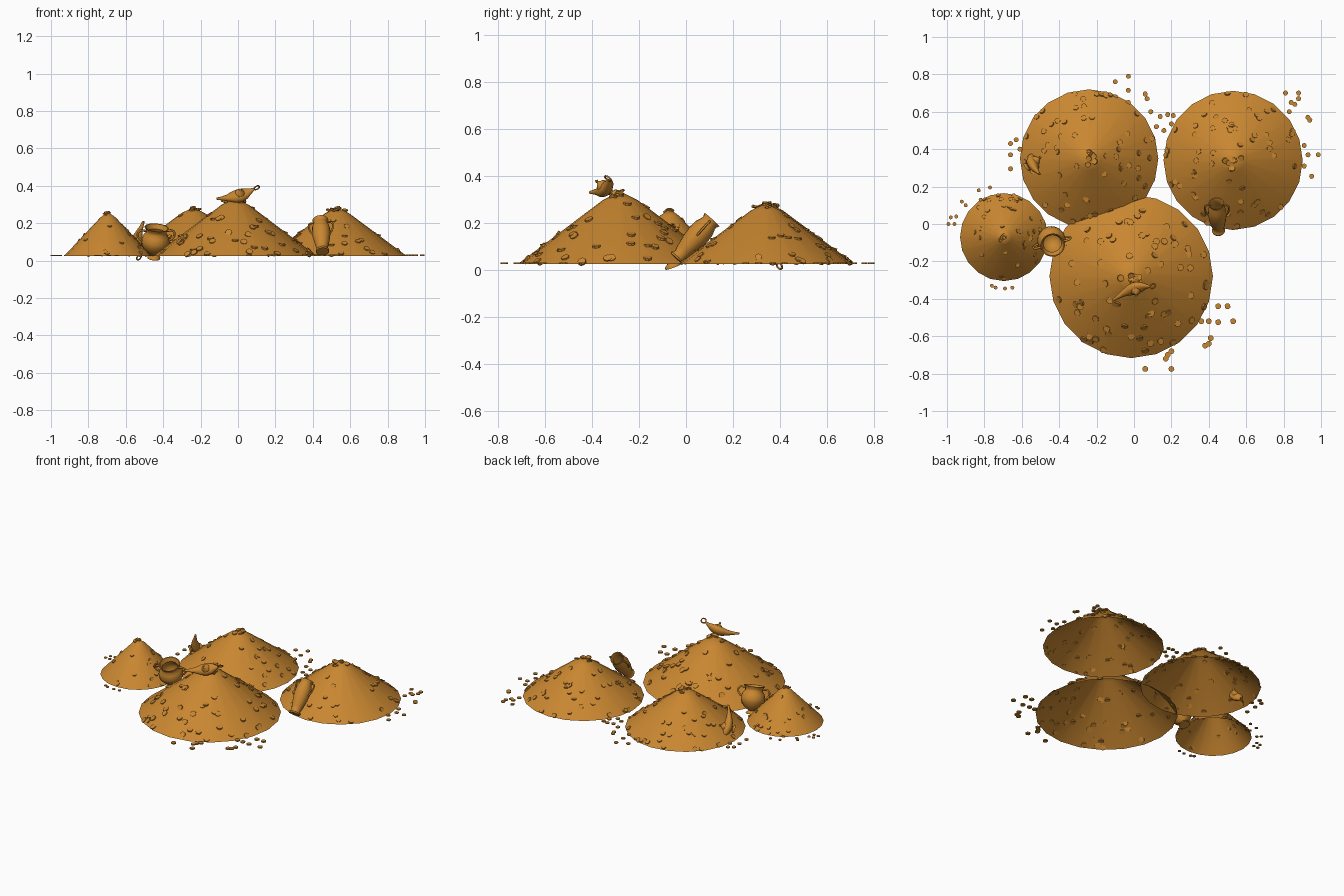
import bpy, bmesh, math, random
from mathutils import Matrix, Vector, Euler

if "Cube" in bpy.data.objects:
    bpy.data.objects.remove(bpy.data.objects["Cube"])

random.seed(7)
gold = bpy.data.materials.new("gold")
gold.diffuse_color = (0.58, 0.24, 0.03, 1)
gold.use_nodes = True
gold.node_tree.nodes["Principled BSDF"].inputs["Base Color"].default_value = gold.diffuse_color
BASE = 0.025


def place(name, data, mat=Matrix()):
    ob = bpy.data.objects.new(name, data)
    bpy.context.collection.objects.link(ob)
    ob.matrix_world = mat
    data.materials.append(gold)
    return ob


def loft(name, rings, seg, mat=Matrix(), angle=50):
    """Skin rings (x, y, z, rx, ry, axis); a zero radius becomes a point."""
    bm = bmesh.new()
    rows = []
    for x, y, z, a, b, axis in rings:
        row = []
        for i in range(1 if a == 0 else seg):
            t = math.tau * i / seg
            c, s = a * math.cos(t), b * math.sin(t)
            row.append(bm.verts.new((x + c, y + s, z) if axis == 'Z' else (x, y + c, z + s)))
        rows.append(row)
    for p, q in zip(rows, rows[1:]):
        for i in range(seg):
            j = (i + 1) % seg
            f = [p[i % len(p)], p[j % len(p)], q[j % len(q)], q[i % len(q)]]
            bm.faces.new(list(dict.fromkeys(f)))
    if len(rows[0]) == 1 or len(rows[-1]) == 1:
        bmesh.ops.recalc_face_normals(bm, faces=bm.faces)
    me = bpy.data.meshes.new(name)
    bm.to_mesh(me)
    bm.free()
    ob = place(name, me, mat)
    me.shade_smooth()
    me.set_sharp_from_angle(angle=math.radians(angle))
    return ob


def lathe(name, profile, seg, mat=Matrix(), angle=50):
    return loft(name, [(0, 0, z, r, r, 'Z') for r, z in profile], seg, mat, angle)


def tube(name, pts, r, mat, cyclic=False):
    cu = bpy.data.curves.new(name, 'CURVE')
    cu.dimensions = '3D'
    cu.bevel_depth, cu.bevel_resolution, cu.resolution_u = r, 1, 4
    cu.use_fill_caps = True
    sp = cu.splines.new('BEZIER')
    sp.bezier_points.add(len(pts) - 1)
    sp.use_cyclic_u = cyclic
    for bp, p in zip(sp.bezier_points, pts):
        bp.co = p
        bp.handle_left_type = bp.handle_right_type = 'AUTO'
    return place(name, cu, mat)


def coins(name, mats, r):
    bm = bmesh.new()
    for m in mats:
        bmesh.ops.create_cone(bm, cap_ends=True, segments=8, radius1=r, radius2=r,
                              depth=r * 0.5, matrix=m)
    me = bpy.data.meshes.new(name)
    bm.to_mesh(me)
    bm.free()
    return place(name, me)


def pose(loc, rx, ry, rz):
    return Matrix.Translation(loc) @ Euler([math.radians(a) for a in (rx, ry, rz)]).to_matrix().to_4x4()


# Piles: centre, radius, height, number of coins, loose coins on the ground
piles = {
    "front_pile": (-0.015, -0.28, 0.437, 0.31, 70,
        [(.45, -.44), (.5, -.44), (.45, -.525), (.53, -.52), (.4, -.52), (.36, -.52), (.41, -.61),
         (.38, -.65), (.4, -.64), (.2, -.775), (.06, -.775), (.2, -.68), (.17, -.72), (.18, -.7)]),
    "right_pile": (0.53, 0.34, 0.372, 0.26, 60,
        [(.88, .7), (.84, .65), (.83, .6), (.93, .57), (.94, .555), (.91, .42), (.93, .37),
         (.985, .37), (.95, .255), (.88, .67), (.81, .7), (.86, .64), (.91, .31)]),
    "back_pile": (-0.24, 0.35, 0.37, 0.26, 60,
        [(-.1, .76), (-.03, .79), (-.03, .715), (-.1, .68), (.06, .695), (.07, .67), (-.03, .65),
         (.09, .6), (.18, .585), (.21, .58), (.14, .575), (.12, .52), (.16, .5), (.2, .535),
         (-.66, .43), (-.63, .45), (-.66, .37), (-.66, .295), (-.61, .4)]),
    "left_pile": (-0.695, -0.07, 0.235, 0.235, 42,
        [(-.98, .035), (-.96, 0), (-.992, 0), (-.92, .12), (-.83, .18), (-.82, .13), (-.77, .195),
         (-.76, -.33), (-.74, -.34), (-.65, -.34), (-.69, -.345), (-.95, .04), (-.9, .1)]),
}
for name, (cx, cy, R, H, n, loose) in piles.items():
    lathe(name, [(R, 0), (R * .17, H * .88), (0, H)], 20, Matrix.Translation((cx, cy, BASE)), 80)
    slope = math.atan2(H * .88, R * .83)
    r = max(0.0365 * R, 0.0105)
    mats = []
    # coins lying on the slope
    for i in range(n):
        a, d = random.uniform(0, math.tau), R * (0.2 + 0.78 * math.sqrt(random.random()))
        d = min(d, R * .97)
        z = BASE + H * .88 * (R - d) / (R * .83)
        tilt = slope + random.uniform(-.5, .4)
        mats.append(Matrix.Translation((cx + d * math.cos(a), cy + d * math.sin(a), z))
                    @ Matrix.Rotation(a, 4, 'Z') @ Matrix.Rotation(tilt, 4, 'Y'))
    # coins heaped on the summit
    for i in range(7):
        a, d = random.uniform(0, math.tau), random.uniform(0, R * .14)
        mats.append(pose((cx + d * math.cos(a), cy + d * math.sin(a), BASE + H * (1 - .5 * d / R)),
                         random.uniform(-25, 25), random.uniform(-25, 25), 0))
    coins(name + "_coins", mats, r * 1.15)
    coins(name + "_loose_coins",
          [pose((x, y, BASE + r * .25), 0, 0, random.uniform(0, 45)) for x, y in loose], r)


def handles(name, pts, r, mat):
    for side, s in (("left", -1), ("right", 1)):
        tube(f"{name}_{side}_handle", [(s * x, 0, z) for x, z in pts], r, mat)


# Round two-handled pot, leaning to the front
m = pose((-.45, -.055, .012), 20, 0, 15)
lathe("pot", [(0, 0), (.034, 0), (.034, .008), (.02, .02), (.05, .042), (.072, .075), (.076, .1),
              (.066, .13), (.054, .145), (.056, .16), (.066, .175), (.06, .175), (.048, .15),
              (.06, .125), (.066, .095), (.04, .05), (0, .035)], 20, m)
handles("pot", [(.055, .155), (.09, .158), (.102, .135), (.09, .112), (.07, .1)], .006, m)

# Tall two-handled vase, leaning back against the right pile
m = pose((.452, -.04, .048), -42, -4, 0)
lathe("vase", [(0, 0), (.033, 0), (.036, .008), (.028, .02), (.036, .05), (.046, .1), (.05, .14),
               (.047, .175), (.038, .2), (.036, .21), (.043, .225), (.038, .225), (.03, .205),
               (.04, .17), (.04, .12), (0, .03)], 16, m)
handles("vase", [(.036, .21), (.06, .205), (.064, .18), (.058, .15), (.046, .13)], .005, m)


# Oil lamps: boat-shaped body with spout, foot, lid and ring handle
def lamp(name, mat):
    body = [(-.132, .03, 0, 0), (-.13, .028, .007, .006), (-.1, .018, .011, .01),
            (-.065, .006, .02, .017), (-.03, 0, .034, .025), (.005, -.002, .04, .028),
            (.04, .002, .033, .022), (.065, .01, .018, .013), (.09, .022, .006, .006), (.094, .024, 0, 0)]
    loft(name + "_body", [(x, 0, z, a, b, 'X') for x, z, a, b in body], 14, mat)
    at = mat @ Matrix.Translation((.005, 0, 0))
    lathe(name + "_foot", [(0, -.044), (.026, -.044), (.024, -.038), (.012, -.032), (.016, -.02), (0, -.02)], 14, at)
    lathe(name + "_lid", [(0, .018), (.026, .02), (.022, .03), (.008, .038), (.005, .043),
                          (.008, .049), (0, .056)], 14, at)
    ring = [(.104 + .015 * math.cos(i * math.tau / 6), 0, .026 + .015 * math.sin(i * math.tau / 6))
            for i in range(6)]
    tube(name + "_ring_handle", ring, .004, mat, True)


lamp("top_lamp", pose((.003, -.345, .347), 50, -15, 19))
# half-buried lamp with its spout pointing up
lamp("buried_lamp", pose((-.54, .325, .095), 60, 55, 100))
